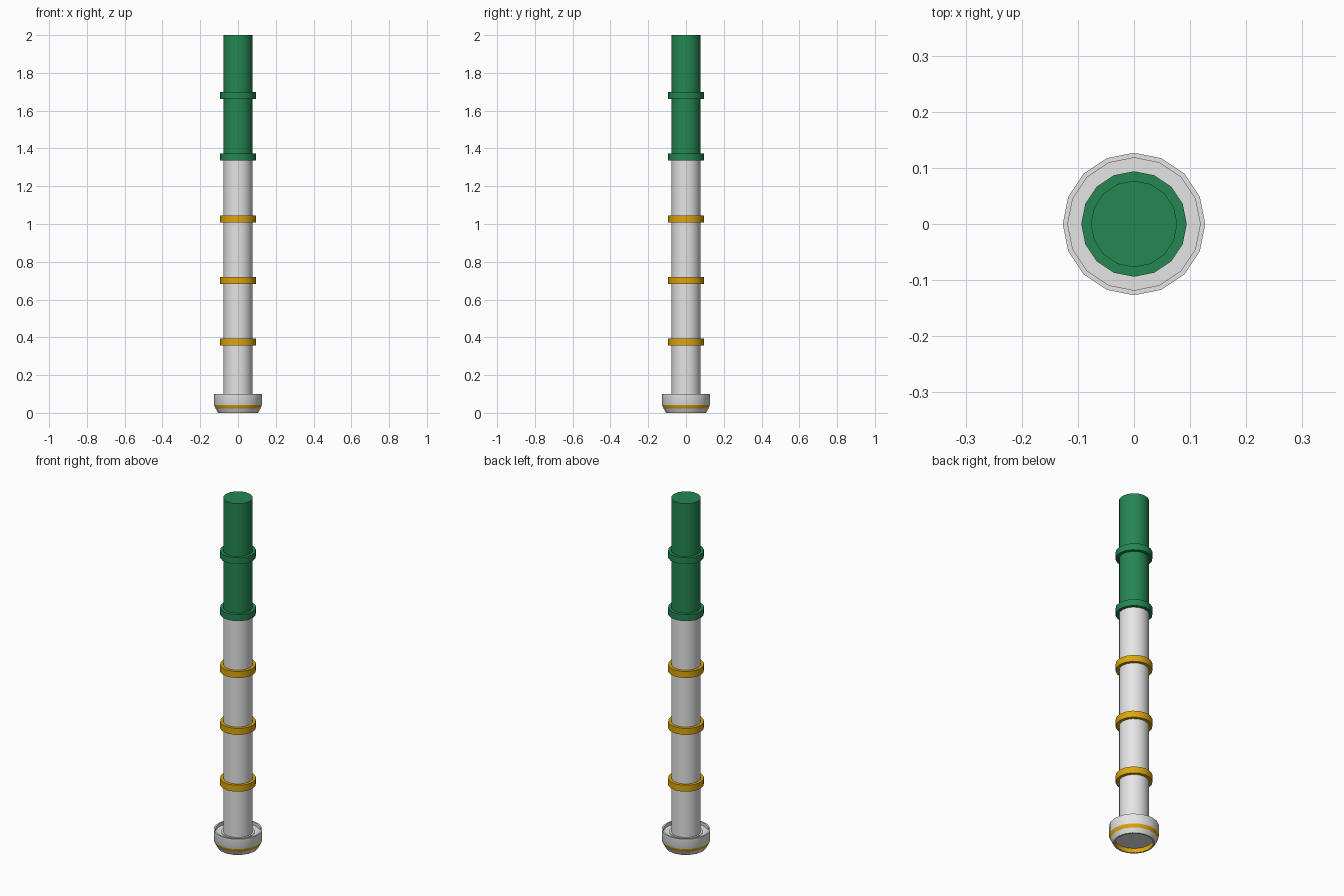
import bpy, bmesh, math

if "Cube" in bpy.data.objects:
    bpy.data.objects.remove(bpy.data.objects["Cube"])

SIDES = 16


def material(name, rgb):
    m = bpy.data.materials.new(name)
    m.diffuse_color = (*rgb, 1)
    m.use_nodes = True
    m.node_tree.nodes["Principled BSDF"].inputs["Base Color"].default_value = m.diffuse_color
    return m


white = material("white", (0.78, 0.78, 0.78))
gold = material("gold", (0.72, 0.38, 0.004))
green = material("green", (0.018, 0.24, 0.085))


def lathe(name, profile, mats, closed=False):
    """Spin (radius, z, material index of the next strip) points around z."""
    bm = bmesh.new()
    rings = []
    for r, z, _ in profile:
        rings.append([bm.verts.new((r * math.cos(2 * math.pi * i / SIDES),
                                    r * math.sin(2 * math.pi * i / SIDES), z))
                      for i in range(SIDES)])
    n = len(rings)
    for k in range(n if closed else n - 1):
        a, b = rings[k], rings[(k + 1) % n]
        for i in range(SIDES):
            j = (i + 1) % SIDES
            bm.faces.new((a[i], a[j], b[j], b[i])).material_index = profile[k][2]
    if not closed:
        bm.faces.new(rings[0])
        bm.faces.new(rings[-1])
    bmesh.ops.recalc_face_normals(bm, faces=bm.faces)
    mesh = bpy.data.meshes.new(name)
    bm.to_mesh(mesh)
    bm.free()
    for m in mats:
        mesh.materials.append(m)
    ob = bpy.data.objects.new(name, mesh)
    bpy.context.collection.objects.link(ob)
    bpy.ops.object.select_all(action='DESELECT')
    ob.select_set(True)
    bpy.context.view_layer.objects.active = ob
    bpy.ops.object.shade_smooth_by_angle(angle=math.radians(30))
    return ob


# Pole: white lower part, green upper part
lathe("lower_pole", [(0.077, 0.06, 0), (0.077, 1.35, 0)], [white])
lathe("upper_pole", [(0.077, 1.35, 0), (0.077, 2.0, 0)], [green])

# Evenly spaced collars, gold on the white part and green on the green part
for i in range(5):
    z = 0.357 + i * 0.326
    lathe(f"collar_{i + 1}",
          [(0.075, z, 0), (0.094, z, 0), (0.094, z + 0.037, 0), (0.075, z + 0.037, 0)],
          [gold if i < 3 else green], closed=True)

# Base cup: recessed underside, chamfer, gold stripe, rim and shallow top recess
lathe("base_cup",
      [(0.098, 0.025, 1), (0.098, 0.0, 0), (0.106, 0.0, 0), (0.119, 0.024, 1),
       (0.127, 0.043, 0), (0.127, 0.10, 0), (0.118, 0.10, 0), (0.118, 0.083, 0),
       (0.087, 0.083, 0), (0.087, 0.087, 0), (0.076, 0.087, 0)],
      [white, gold])
